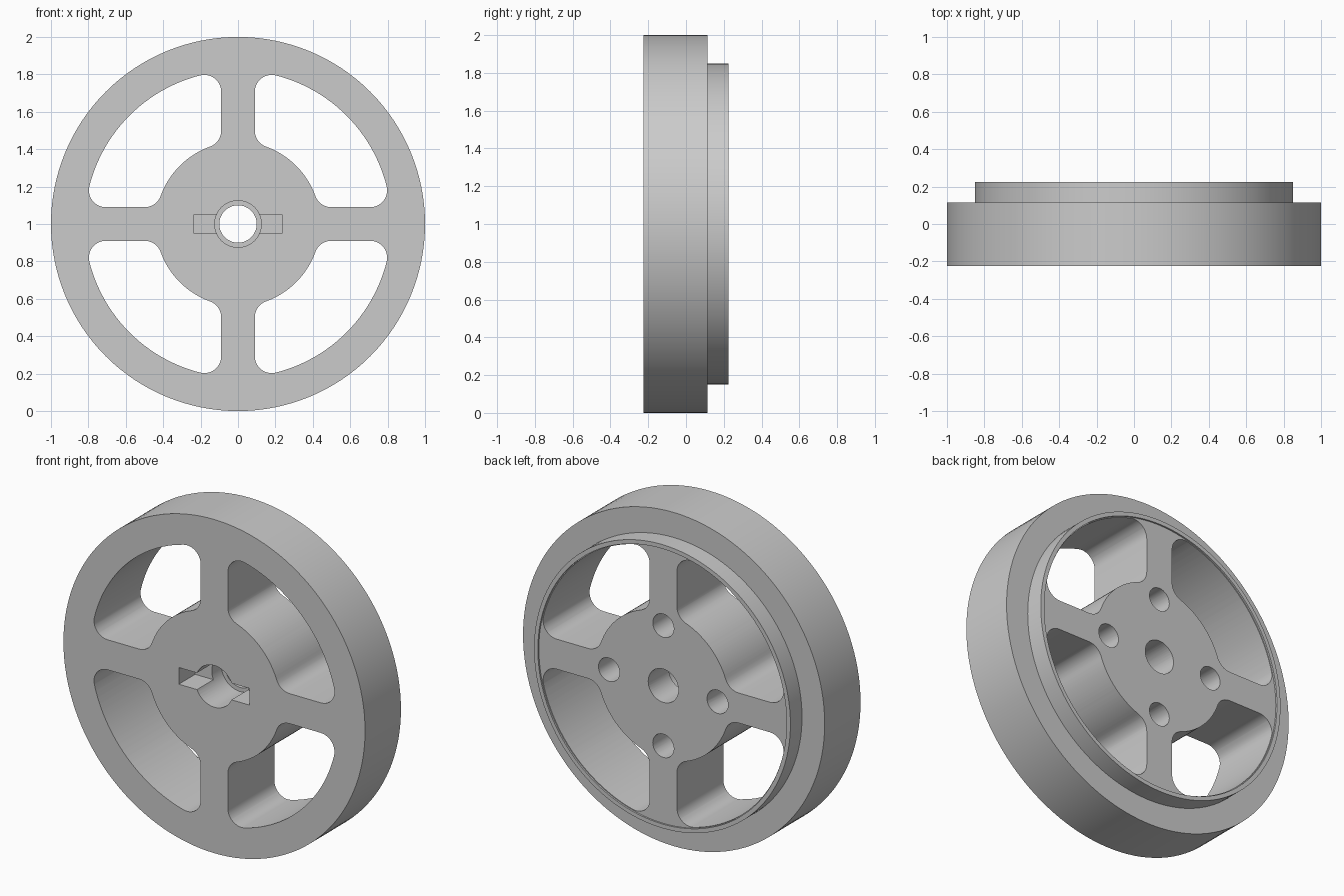
import bpy, bmesh, math
from mathutils import Matrix

cube = bpy.data.objects.get("Cube")
if cube:
    bpy.data.objects.remove(cube, do_unlink=True)

FRONT, STEP, BACK = -0.225, 0.115, 0.225
HUB_Z = 1.0

grey = bpy.data.materials.new("light grey")
grey.use_nodes = True
grey.diffuse_color = (0.6, 0.6, 0.6, 1)
grey.node_tree.nodes["Principled BSDF"].inputs["Base Color"].default_value = (0.6, 0.6, 0.6, 1)


def finish(name, bm):
    bmesh.ops.recalc_face_normals(bm, faces=bm.faces)
    mesh = bpy.data.meshes.new(name)
    bm.to_mesh(mesh)
    bm.free()
    mesh.materials.append(grey)
    obj = bpy.data.objects.new(name, mesh)
    obj.location.z = HUB_Z
    bpy.context.collection.objects.link(obj)
    return obj


def prism(name, outline, y0, y1):
    """Extrude an (x, z) outline along y."""
    bm = bmesh.new()
    face = bm.faces.new([bm.verts.new((x, y0, z)) for x, z in outline])
    new = bmesh.ops.extrude_face_region(bm, geom=[face])["geom"]
    verts = [v for v in new if isinstance(v, bmesh.types.BMVert)]
    bmesh.ops.translate(bm, verts=verts, vec=(0, y1 - y0, 0))
    return finish(name, bm)


def arc(cx, cz, r, start, end, n):
    """Points along an arc, angles in radians."""
    return [(cx + r * math.cos(start + (end - start) * i / n),
             cz + r * math.sin(start + (end - start) * i / n)) for i in range(n + 1)]


def circle(cx, cz, r, n=48):
    return arc(cx, cz, r, 0, math.tau, n)[:-1]


def lathe(name, profile, n=128):
    """Revolve an (r, y) profile about the y axis."""
    bm = bmesh.new()
    verts = [bm.verts.new((r, y, 0)) for r, y in profile]
    edges = [bm.edges.new(pair) for pair in zip(verts, verts[1:])]
    bmesh.ops.spin(bm, geom=verts + edges, cent=(0, 0, 0), axis=(0, 1, 0),
                   angle=math.tau, steps=n, use_merge=False)
    bmesh.ops.remove_doubles(bm, verts=bm.verts, dist=1e-5)
    return finish(name, bm)


def window_outline(hub=0.44, rim=0.82, half=0.09, f=0.09):
    """Opening between two spokes, with all corners rounded."""
    side = half + f
    out = math.sqrt((rim - f) ** 2 - side ** 2)
    inn = math.sqrt((hub + f) ** 2 - side ** 2)
    a, b, q = math.atan2(side, out), math.atan2(side, inn), math.pi / 2
    pts = arc(side, out, f, math.pi, q - a, 10)
    pts += arc(0, 0, rim, q - a, a, 24)[1:-1]
    pts += arc(out, side, f, a, -q, 10)
    pts += arc(inn, side, f, 3 * q, math.pi + b, 8)
    pts += arc(0, 0, hub, b, q - b, 16)[1:-1]
    pts += arc(side, inn, f, 3 * q - b, math.pi, 8)
    return pts


# Wheel blank: wide rim, stepped flange with a fine lip at the back
wheel = lathe("wheel", [(0, FRONT), (1, FRONT), (1, STEP), (0.85, STEP), (0.85, BACK),
                        (0.825, BACK), (0.825, BACK - 0.01), (0, BACK - 0.01)])

# Four openings and four blind bolt holes
cutters = []
for i in range(4):
    turn = Matrix.Rotation(i * math.pi / 2, 4, 'Y')
    window = prism("window_cutter", window_outline(), -0.4, 0.4)
    bolt = prism("bolt_hole_cutter", circle(0.36, 0, 0.07, 32), 0.04, 0.4)
    for part in (window, bolt):
        part.data.transform(turn)
        cutters.append(part)

# Axle bore, front counterbore and key slot
cutters.append(prism("bore_cutter", circle(0, 0, 0.1), -0.4, 0.4))
cutters.append(prism("counterbore_cutter", circle(0, 0, 0.125), -0.4, 0.02))
cutters.append(prism("slot_cutter", [(-0.235, -0.05), (0.235, -0.05),
                                     (0.235, 0.05), (-0.235, 0.05)], -0.4, -0.07))

for cutter in cutters:
    cutter.hide_render = True
    mod = wheel.modifiers.new(cutter.name, 'BOOLEAN')
    mod.operation = 'DIFFERENCE'
    mod.solver = 'EXACT'
    mod.object = cutter

# Bake the cuts and drop the cutters
bpy.context.view_layer.update()
baked = bpy.data.meshes.new_from_object(wheel.evaluated_get(bpy.context.evaluated_depsgraph_get()))
wheel.modifiers.clear()
wheel.data = baked
for cutter in cutters:
    bpy.data.objects.remove(cutter, do_unlink=True)

bpy.ops.object.select_all(action='DESELECT')
wheel.select_set(True)
bpy.context.view_layer.objects.active = wheel
bpy.ops.object.shade_smooth_by_angle(angle=math.radians(30))
